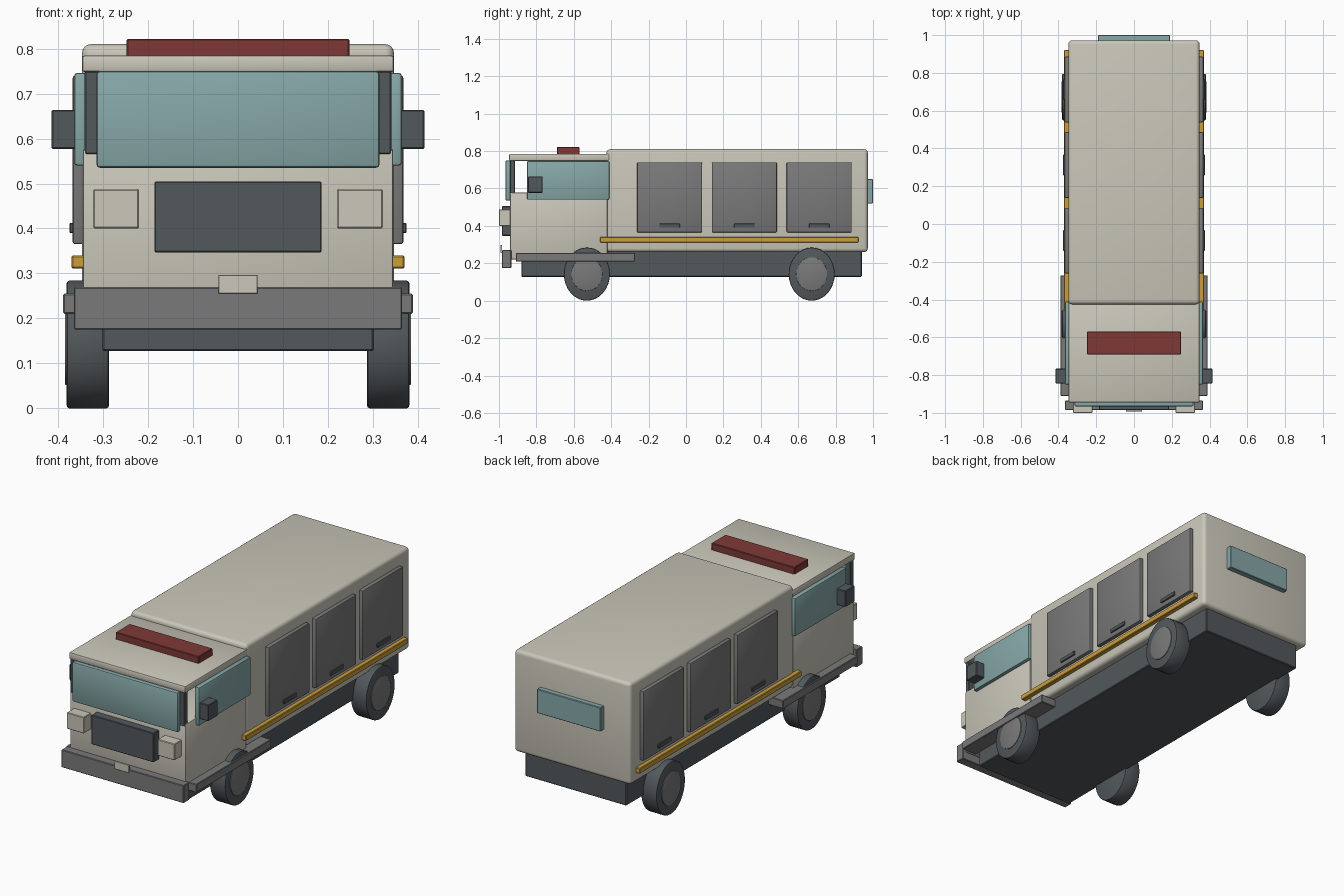
import bpy
import bmesh
import math
from mathutils import Matrix, Vector

cube = bpy.data.objects.get("Cube")
if cube:
    bpy.data.objects.remove(cube, do_unlink=True)


def linear(c):
    return c / 12.92 if c <= 0.04045 else ((c + 0.055) / 1.055) ** 2.4


def material(name, hex_code):
    rgb = [linear(int(hex_code[i:i + 2], 16) / 255) for i in (0, 2, 4)]
    mat = bpy.data.materials.new(name)
    mat.diffuse_color = (*rgb, 1)
    mat.use_nodes = True
    mat.node_tree.nodes["Principled BSDF"].inputs["Base Color"].default_value = (*rgb, 1)
    return mat


cream = material("cream paint", "CBC7BA")
glass = material("teal glass", "87A8A8")
dark = material("dark trim", "52585C")
gray = material("gray metal", "7A7A7A")
yellow = material("yellow rail", "CB9E3C")
red = material("red lamp", "7E3935")


def finish(name, bm, mat, bevel, segments):
    if bevel:
        sharp = [e for e in bm.edges if e.calc_face_angle(0) > math.radians(40)]
        bmesh.ops.bevel(bm, geom=sharp, offset=bevel, segments=segments,
                        profile=0.5, affect='EDGES', clamp_overlap=True)
    mesh = bpy.data.meshes.new(name)
    bm.to_mesh(mesh)
    bm.free()
    mesh.materials.append(mat)
    obj = bpy.data.objects.new(name, mesh)
    bpy.context.collection.objects.link(obj)
    bpy.ops.object.select_all(action='DESELECT')
    obj.select_set(True)
    bpy.context.view_layer.objects.active = obj
    bpy.ops.object.shade_smooth_by_angle(angle=math.radians(35))
    return obj


def box(name, mat, x, y, z, bevel=0.003, segments=1):
    """Box spanning the given (low, high) ranges."""
    bm = bmesh.new()
    spans = (x, y, z)
    size = Vector([abs(b - a) for a, b in spans])
    middle = Vector([(a + b) / 2 for a, b in spans])
    bmesh.ops.create_cube(bm, size=1, matrix=Matrix.Translation(middle) @ Matrix.Diagonal(size.to_4d()))
    return finish(name, bm, mat, bevel, segments)


def disc(name, mat, x, y, z, ry, rz, bevel):
    """Elliptical cylinder lying along x."""
    bm = bmesh.new()
    place = (Matrix.Translation(((x[0] + x[1]) / 2, y, z))
             @ Matrix.Diagonal((1, ry, rz, 1)) @ Matrix.Rotation(math.pi / 2, 4, 'Y'))
    bmesh.ops.create_cone(bm, cap_ends=True, segments=32, radius1=1, radius2=1,
                          depth=abs(x[1] - x[0]), matrix=place)
    return finish(name, bm, mat, bevel, 2)


def width(half):
    return (-half, half)


# Main shell, cab and chassis
box("rear_body", cream, width(0.347), (-0.425, 0.972), (0.26, 0.81), 0.02, 4)
box("cab_lower", cream, width(0.345), (-0.94, -0.42), (0.22, 0.578), 0.006, 2)
box("cab_roof", cream, width(0.347), (-0.945, -0.41), (0.748, 0.785), 0.006, 2)
box("chassis", dark, width(0.302), (-0.88, 0.94), (0.127, 0.265), 0.004)

# Front end
box("windshield", glass, width(0.315), (-0.966, -0.938), (0.535, 0.75), 0.008, 2)
box("grille", dark, width(0.186), (-0.985, -0.935), (0.347, 0.505))
box("front_bumper", gray, width(0.365), (-0.985, -0.934), (0.175, 0.27))
box("front_plate", cream, width(0.043), (-0.992, -0.983), (0.255, 0.297), 0.001)

# Roof lamp and rear window
box("roof_light_bar", red, width(0.248), (-0.69, -0.57), (0.78, 0.822))
box("rear_window", glass, width(0.19), (0.965, 1.0), (0.52, 0.65))

# Parts repeated on both sides
for s, side in ((1, "left"), (-1, "right")):
    def across(a, b):
        return tuple(sorted((a * s, b * s)))

    box(f"{side}_headlight", cream, across(0.22, 0.322), (-1.0, -0.935), (0.4, 0.488))
    box(f"{side}_pillar", dark, across(0.31, 0.341), (-0.942, -0.913), (0.565, 0.75))
    box(f"{side}_cab_window", glass, across(0.335, 0.364), (-0.85, -0.41), (0.54, 0.746), 0.006, 2)
    box(f"{side}_mirror", dark, across(0.36, 0.415), (-0.845, -0.766), (0.577, 0.664))
    box(f"{side}_step", gray, across(0.3, 0.389), (-0.91, -0.272), (0.21, 0.255))
    box(f"{side}_side_rail", yellow, across(0.34, 0.37), (-0.46, 0.922), (0.311, 0.34))

    # Storage lockers with handles
    for i in range(3):
        mid = -0.088 + 0.4 * i
        box(f"{side}_locker_door_{i + 1}", gray, across(0.34, 0.368),
            (mid - 0.174, mid + 0.174), (0.365, 0.74), 0.006, 2)
        box(f"{side}_locker_handle_{i + 1}", dark, across(0.36, 0.375),
            (mid - 0.055, mid + 0.055), (0.39, 0.412), 0.002)

    # Wheels
    for y, end in ((-0.53, "front"), (0.672, "rear")):
        disc(f"{side}_{end}_tire", dark, across(0.287, 0.381), y, 0.142, 0.123, 0.142, 0.006)
        disc(f"{side}_{end}_hub", gray, across(0.36, 0.385), y, 0.142, 0.083, 0.09, 0.002)
